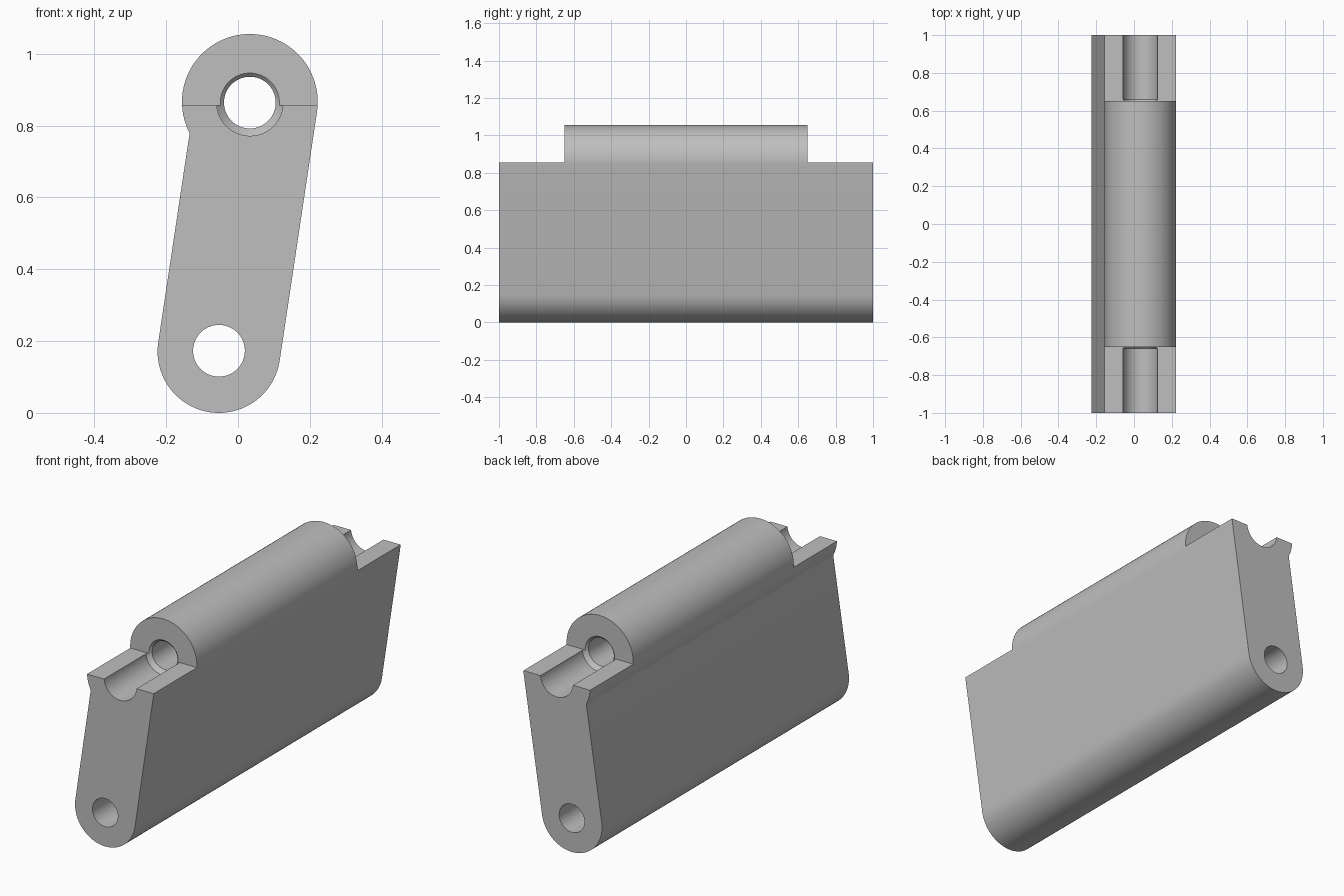
import bpy, bmesh
from math import sin, cos, pi, atan2, asin, hypot, sqrt

cube = bpy.data.objects.get("Cube")
if cube:
    bpy.data.objects.remove(cube, do_unlink=True)

LOW, LOW_R = (-0.053, 0.171), 0.171    # lower eye centre (x, z) and radius
TOP, TOP_R = (0.033, 0.866), 0.189     # upper eye
BORE_R, GROOVE_R = 0.072, 0.0925
SHOULDER_Z, SHOULDER_Y = 0.856, 0.65

grey = bpy.data.materials.new("plain grey")
grey.use_nodes = True
colour = (0.52, 0.52, 0.52, 1)
grey.diffuse_color = colour
grey.node_tree.nodes["Principled BSDF"].inputs["Base Color"].default_value = colour


def make_object(name, bm):
    bmesh.ops.recalc_face_normals(bm, faces=bm.faces)
    mesh = bpy.data.meshes.new(name)
    bm.to_mesh(mesh)
    bm.free()
    mesh.materials.append(grey)
    obj = bpy.data.objects.new(name, mesh)
    bpy.context.collection.objects.link(obj)
    return obj


def arc(centre, radius, start, end, steps):
    angles = [start + (end - start) * i / steps for i in range(steps + 1)]
    return [(centre[0] + radius * cos(a), centre[1] + radius * sin(a)) for a in angles]


def loft(name, rings):
    """Join equal outlines, each given as (y, [(x, z), ...]), into a solid."""
    bm = bmesh.new()
    loops = [[bm.verts.new((x, y, z)) for x, z in pts] for y, pts in rings]
    for a, b in zip(loops, loops[1:]):
        for i in range(len(a)):
            j = (i + 1) % len(a)
            bm.faces.new((a[i], a[j], b[j], b[i]))
    bm.faces.new(loops[0])
    bm.faces.new(loops[-1])
    return make_object(name, bm)


def turned(name, centre, stations):
    """Round solid along y from (y, radius) stations."""
    return loft(name, [(y, arc(centre, r, 0, 2 * pi, 96)[:-1]) for y, r in stations])


# Link outline: right side tangent to both eyes, left side parallel to it
dx, dz = TOP[0] - LOW[0], TOP[1] - LOW[1]
tilt = atan2(dx, dz) + asin((TOP_R - LOW_R) / hypot(dx, dz))
across = dx * cos(tilt) - dz * sin(tilt)
offset = across + LOW_R
left_end = pi - tilt + asin(sqrt(1 - (offset / TOP_R) ** 2))
outline = arc(TOP, TOP_R, -tilt, left_end, 72)
outline += arc(LOW, LOW_R, pi - tilt, 2 * pi - tilt, 56)
body = loft("hinge_link", [(-1, outline), (1, outline)])

# Cutters: lower bore, stepped upper bore, and the two end shoulders
cutters = [
    turned("lower_bore_cutter", (LOW[0], 0.173), [(-1.1, BORE_R), (1.1, BORE_R)]),
    turned("upper_bore_cutter", (TOP[0], 0.864), [
        (-1.1, GROOVE_R), (-0.66, GROOVE_R), (-0.64, BORE_R),
        (0.64, BORE_R), (0.66, GROOVE_R), (1.1, GROOVE_R)]),
]
box = [(-0.5, SHOULDER_Z), (0.5, SHOULDER_Z), (0.5, 1.2), (-0.5, 1.2)]
for side, name in ((-1, "front_shoulder_cutter"), (1, "back_shoulder_cutter")):
    cutters.append(loft(name, [(side * SHOULDER_Y, box), (side * 1.1, box)]))

for cutter in cutters:
    cutter.hide_render = True
    mod = body.modifiers.new(cutter.name, "BOOLEAN")
    mod.operation, mod.solver, mod.object = "DIFFERENCE", "EXACT", cutter

# Apply the cuts, discard the cutters and smooth the round surfaces
bpy.ops.object.select_all(action="DESELECT")
body.select_set(True)
bpy.context.view_layer.objects.active = body
for name in [m.name for m in body.modifiers]:
    bpy.ops.object.modifier_apply(modifier=name)
for cutter in cutters:
    bpy.data.objects.remove(cutter, do_unlink=True)
bpy.ops.object.shade_smooth_by_angle(angle=pi / 7)
